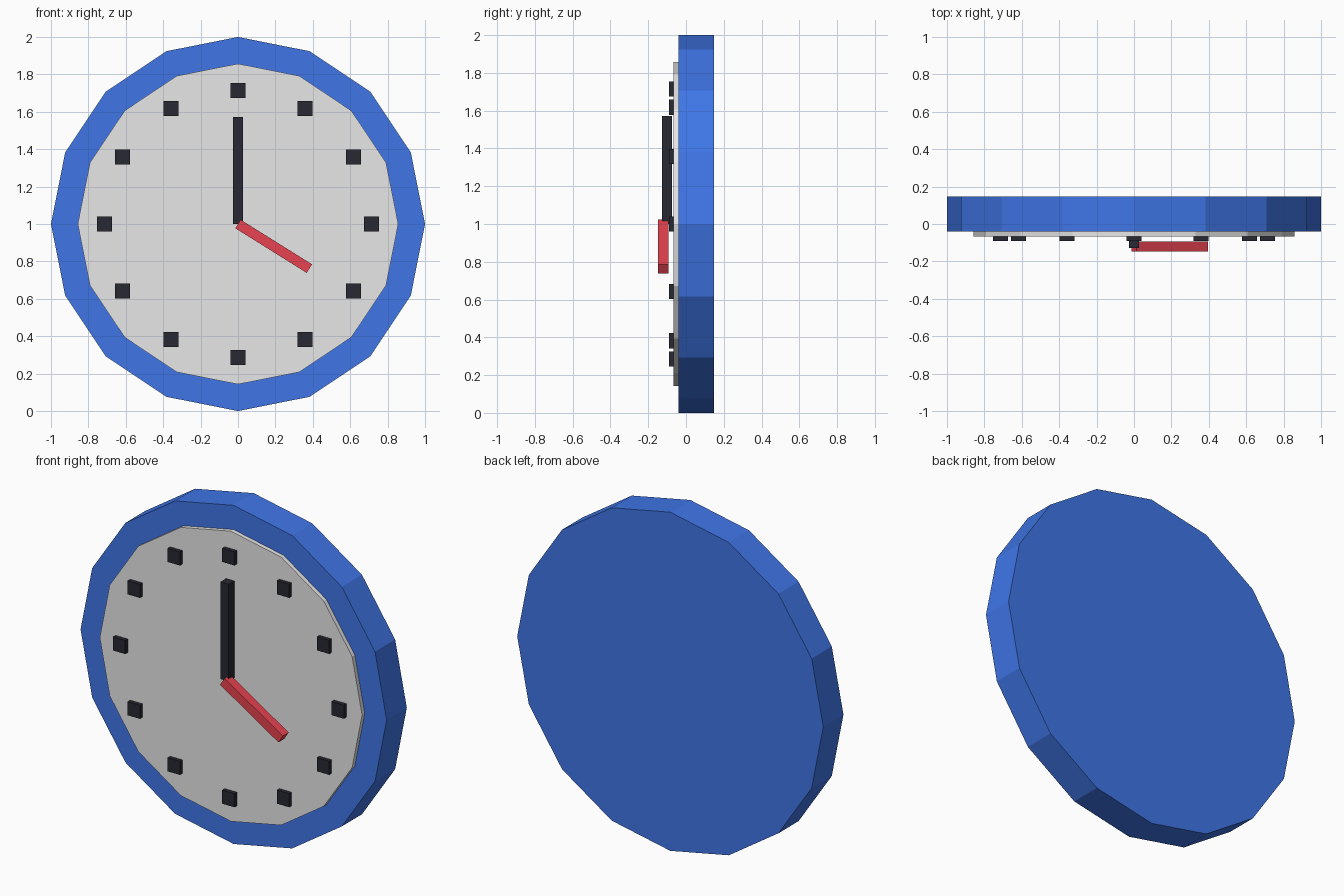
import bpy, math
from mathutils import Matrix, Vector

if "Cube" in bpy.data.objects:
    bpy.data.objects.remove(bpy.data.objects["Cube"])


def material(name, rgb):
    m = bpy.data.materials.new(name)
    m.diffuse_color = (*rgb, 1)
    m.use_nodes = True
    m.node_tree.nodes["Principled BSDF"].inputs["Base Color"].default_value = m.diffuse_color
    return m


BLUE = material("blue", (0.05, 0.18, 0.8))
WHITE = material("off_white", (0.8, 0.8, 0.8))
DARK = material("near_black", (0.02, 0.021, 0.032))
RED = material("red", (0.8, 0.056, 0.08))
CENTRE_Z = 1.0


def finish(name, mat):
    ob = bpy.context.object
    ob.name = name
    ob.data.materials.append(mat)
    return ob


def disc(name, radius, y0, y1, mat):
    """Sixteen-sided disc facing -y."""
    bpy.ops.mesh.primitive_cylinder_add(
        vertices=16, radius=radius, depth=y1 - y0,
        location=(0, (y0 + y1) / 2, CENTRE_Z), rotation=(math.pi / 2, 0, 0))
    return finish(name, mat)


def block(name, x, z, size_x, size_z, y0, y1, mat):
    bpy.ops.mesh.primitive_cube_add(size=1, location=(x, (y0 + y1) / 2, z))
    ob = finish(name, mat)
    ob.data.transform(Matrix.Diagonal(Vector((size_x, y1 - y0, size_z, 1))))
    return ob


def hand(name, clockwise, length, y0, y1, mat):
    """Bar running outward from the dial centre."""
    a = math.radians(clockwise)
    ob = block(name, math.sin(a) * length / 2, CENTRE_Z + math.cos(a) * length / 2,
               0.054, length, y0, y1, mat)
    ob.rotation_euler.y = a
    return ob


# Case and dial
disc("clock_case", 1.0, -0.041, 0.147, BLUE)
disc("dial", 0.857, -0.066, -0.03, WHITE)

# Hour markers, all kept upright
for i in range(12):
    a = i * math.pi / 6
    block(f"hour_marker_{i + 1}", 0.714 * math.sin(a), CENTRE_Z + 0.714 * math.cos(a),
          0.08, 0.08, -0.09, -0.06, DARK)

# Hands
hand("minute_hand", 0, 0.573, -0.127, -0.073, DARK)
hand("hour_hand", 122, 0.45, -0.147, -0.093, RED)
